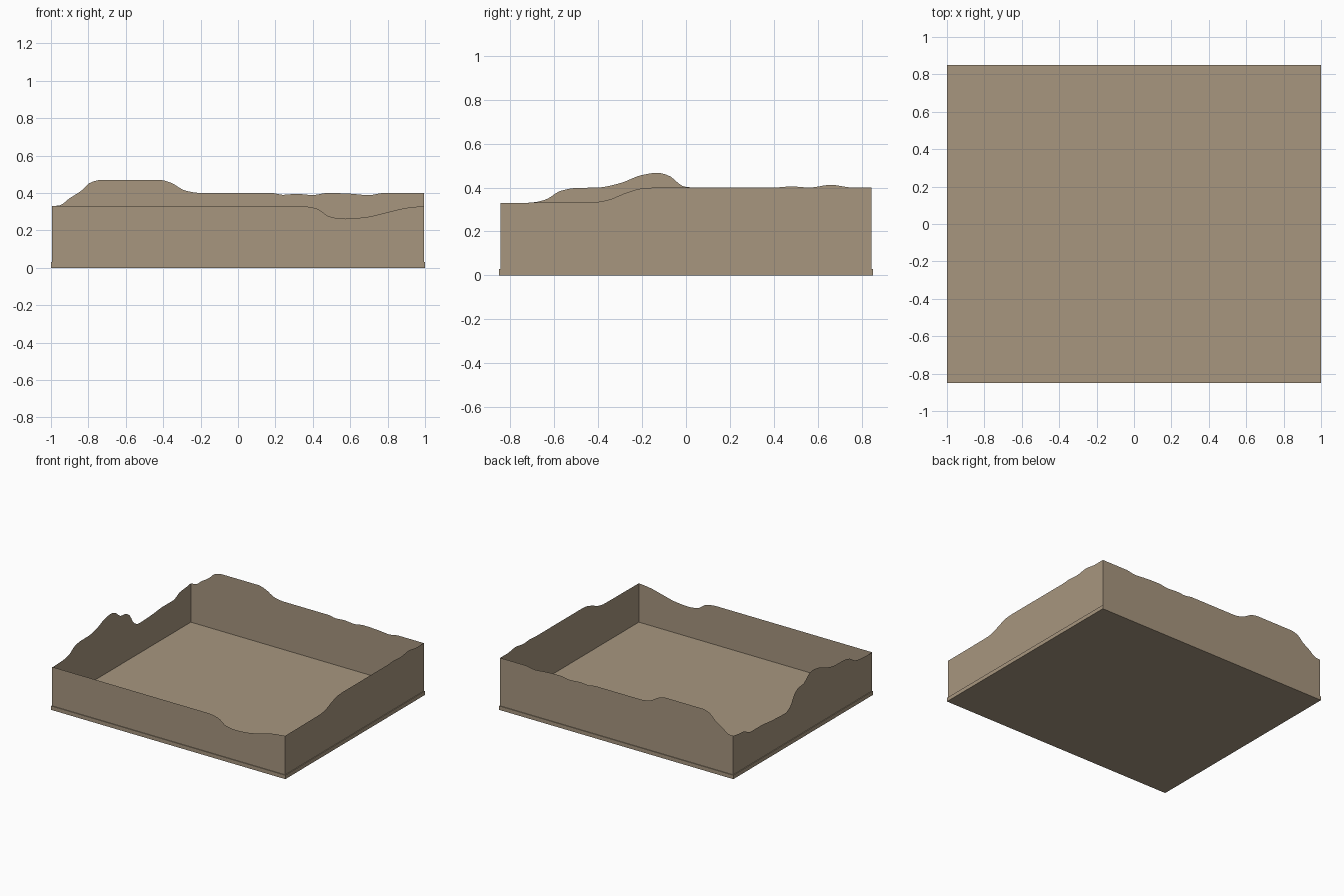
import bpy, bmesh

if "Cube" in bpy.data.objects:
    bpy.data.objects.remove(bpy.data.objects["Cube"])

mat = bpy.data.materials.new("tan board")
mat.diffuse_color = (0.386, 0.305, 0.212, 1)
mat.use_nodes = True
mat.node_tree.nodes["Principled BSDF"].inputs["Base Color"].default_value = mat.diffuse_color


def make(name, bm):
    mesh = bpy.data.meshes.new(name)
    bm.to_mesh(mesh)
    bm.free()
    mesh.materials.append(mat)
    ob = bpy.data.objects.new(name, mesh)
    bpy.context.collection.objects.link(ob)
    return ob


def height(profile, t):
    """Smooth (monotone) interpolation of the (position, height) profile."""
    n = len(profile)

    def sec(i):
        return (profile[i + 1][1] - profile[i][1]) / (profile[i + 1][0] - profile[i][0])

    def tangent(i):
        if i == 0 or i == n - 1:
            return sec(min(i, n - 2))
        a, b = sec(i - 1), sec(i)
        return 0 if a * b <= 0 else 2 * a * b / (a + b)

    i = next((k for k in range(n - 1) if t <= profile[k + 1][0]), n - 2)
    (x0, z0), (x1, z1) = profile[i], profile[i + 1]
    h = x1 - x0
    s = min(1, max(0, (t - x0) / h))
    return ((2*s**3 - 3*s**2 + 1) * z0 + (s**3 - 2*s**2 + s) * h * tangent(i)
            + (3*s**2 - 2*s**3) * z1 + (s**3 - s**2) * h * tangent(i + 1))


def wall(name, profile, place, flip, steps=100):
    """Thin sheet with a wavy top edge standing on the base."""
    bm = bmesh.new()
    a, b = profile[0][0], profile[-1][0]
    cols = []
    for k in range(steps + 1):
        t = a + (b - a) * k / steps
        cols.append([bm.verts.new((*place(t), z)) for z in (0.03, height(profile, t))])
    for p, q in zip(cols, cols[1:]):
        f = [p[0], q[0], q[1], p[1]]
        bm.faces.new(f[::-1] if flip else f)
    return make(name, bm)


# base slab
bm = bmesh.new()
bmesh.ops.create_cube(bm, size=1)
for v in bm.verts:
    v.co = (v.co.x * 2, v.co.y * 1.702, (v.co.z + 0.5) * 0.03)
make("base_slab", bm)

# four terrain-edge walls
X, Y = 0.994, 0.845
front = [(-X, .33), (.33, .33), (.42, .317), (.49, .273), (.57, .262), (.68, .27),
         (.8, .297), (.9, .32), (X, .33)]
back = [(-X, .33), (-.955, .333), (-.9, .372), (-.84, .41), (-.79, .455), (-.73, .47),
        (-.42, .47), (-.36, .455), (-.28, .412), (-.2, .40), (.18, .40), (.24, .39),
        (.31, .395), (.4, .389), (.48, .40), (.6, .396), (.7, .388), (.78, .40), (X, .40)]
right = [(-Y, .33), (-.42, .333), (-.35, .345), (-.28, .373), (-.2, .396), (-.12, .40),
         (.4, .40), (.48, .405), (.56, .40), (.66, .412), (.76, .40), (Y, .40)]
left = [(-Y, .325), (-.7, .332), (-.64, .345), (-.57, .385), (-.5, .398), (-.4, .40),
        (-.3, .42), (-.2, .457), (-.13, .467), (-.08, .455), (-.01, .405), (.05, .397),
        (.1, .365), (.15, .29), (.21, .262), (.37, .268), (.51, .28), (.63, .28),
        (.72, .315), (.78, .32), (Y, .33)]
wall("front_wall", front, lambda t: (t, -Y), False)
wall("back_wall", back, lambda t: (t, Y), True)
wall("right_wall", right, lambda t: (X, t), False)
wall("left_wall", left, lambda t: (-X, t), True)
